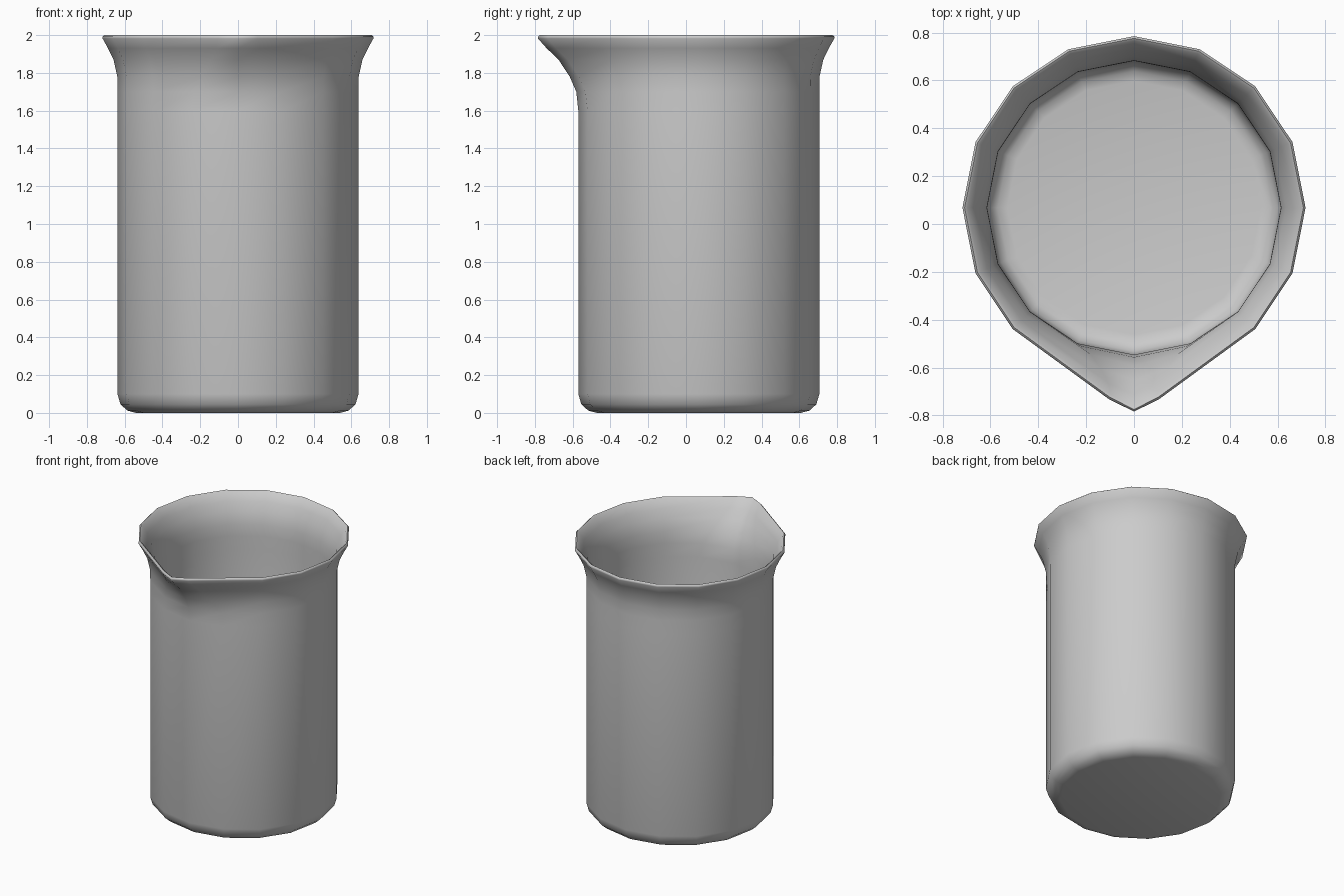
import bpy, bmesh
from math import cos, sin, pi

if "Cube" in bpy.data.objects:
    bpy.data.objects.remove(bpy.data.objects["Cube"])

SIDES, CY = 16, 0.068

# profile of the glass wall: radius, height, spout strength
outer = [(0.54, 0.0, 0), (0.585, 0.012, 0), (0.622, 0.045, 0), (0.638, 0.10, 0),
         (0.638, 1.60, 0), (0.638, 1.70, 0.08), (0.639, 1.78, 0.33),
         (0.659, 1.87, 0.62), (0.688, 1.93, 0.87), (0.717, 1.982, 1)]
rim = [(0.717, 1.992, 1), (0.708, 2.0, 1), (0.697, 1.993, 1)]
inner = [(0.665, 1.935, 0.87), (0.636, 1.873, 0.62), (0.615, 1.785, 0.33),
         (0.614, 1.70, 0.08), (0.614, 1.60, 0), (0.614, 0.11, 0),
         (0.600, 0.062, 0), (0.570, 0.036, 0), (0.53, 0.027, 0)]

bm = bmesh.new()


def ring(r, z, s):
    verts = []
    for i in range(SIDES):
        a = 2 * pi * i / SIDES
        x, y = r * cos(a), CY + r * sin(a)
        # pull the three front points out into the pouring spout
        if i == 12:
            y -= 0.135 * s
        elif i in (11, 13):
            x -= (1 if x > 0 else -1) * 0.17 * s
            y -= 0.138 * s
        verts.append(bm.verts.new((x, y, z)))
    return verts


rings = [ring(*p) for p in outer + rim + inner]
for lo, hi in zip(rings, rings[1:]):
    for i in range(SIDES):
        j = (i + 1) % SIDES
        bm.faces.new((lo[i], lo[j], hi[j], hi[i]))

# underside and inside floor
bm.faces.new(rings[0][::-1])
bm.faces.new(rings[-1])
bmesh.ops.recalc_face_normals(bm, faces=bm.faces)

mesh = bpy.data.meshes.new("beaker")
bm.to_mesh(mesh)
bm.free()
beaker = bpy.data.objects.new("beaker", mesh)
bpy.context.collection.objects.link(beaker)
bpy.context.view_layer.objects.active = beaker
beaker.select_set(True)
bpy.ops.object.shade_smooth_by_angle(angle=1.2)
